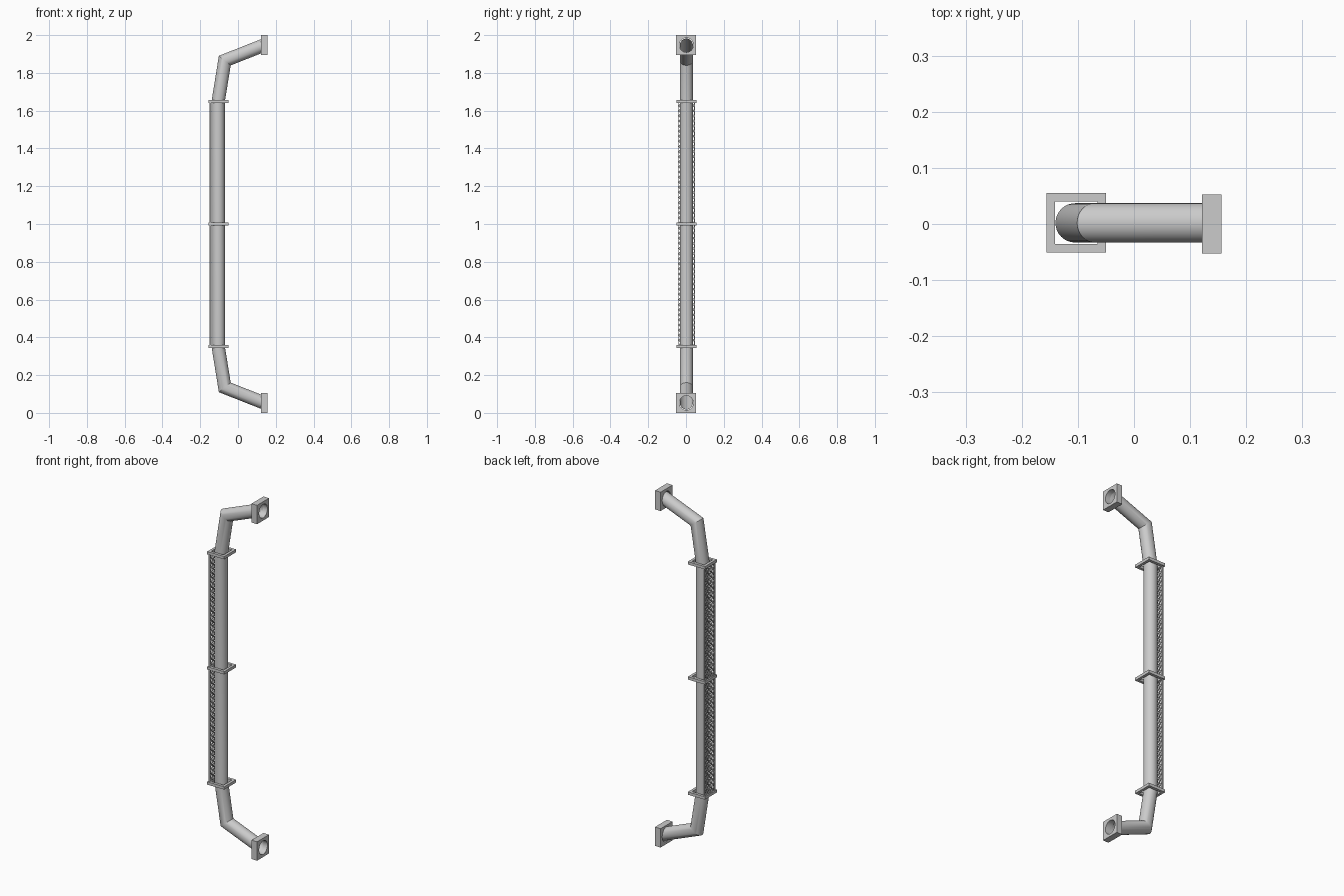
import bpy, bmesh, math
from mathutils import Vector

if "Cube" in bpy.data.objects:
    bpy.data.objects.remove(bpy.data.objects["Cube"])

Y0 = 0.002          # tube and guard sit slightly off centre in y
R, SIDES = 0.035, 32
XC = -0.105         # x of the straight grip


def make_object(name, bm, smooth=False):
    bmesh.ops.recalc_face_normals(bm, faces=bm.faces)
    me = bpy.data.meshes.new(name)
    bm.to_mesh(me)
    bm.free()
    ob = bpy.data.objects.new(name, me)
    bpy.context.collection.objects.link(ob)
    if smooth:
        bpy.ops.object.select_all(action='DESELECT')
        ob.select_set(True)
        bpy.context.view_layer.objects.active = ob
        bpy.ops.object.shade_smooth_by_angle(angle=math.radians(25))
    return ob


def skin(bm, rings, closed):
    """Join equal-sized rings of points with quads."""
    rows = [[bm.verts.new(p) for p in ring] for ring in rings]
    n = len(rows[0])
    for i in range(len(rows) if closed else len(rows) - 1):
        a, b = rows[i], rows[(i + 1) % len(rows)]
        for k in range(n):
            bm.faces.new((a[k], a[(k + 1) % n], b[(k + 1) % n], b[k]))


def plate(name, outer, inner, offset, smooth=False):
    """Plate with a hole: two outlines extruded along offset."""
    bm = bmesh.new()
    skin(bm, [outer, inner, [p + offset for p in inner],
              [p + offset for p in outer]], True)
    return make_object(name, bm, smooth)


# Bent tube: mitred rings along the path, open at both ends
path = [(0.13, 0.056), (-0.07, 0.135), (XC, 0.352),
        (XC, 1.648), (-0.07, 1.865), (0.13, 1.944)]
path = [Vector(p) for p in path]
rings = []
for i, p in enumerate(path):
    d_in = (p - path[i - 1]).normalized() if i else None
    d_out = (path[i + 1] - p).normalized() if i < len(path) - 1 else None
    if d_in and d_out:
        normal = (d_in + d_out).normalized()
    else:
        normal = Vector((-1, 0)) if d_out else Vector((1, 0))
    side = Vector((-normal.y, normal.x)) * (R / normal.dot(d_out or d_in))
    ring = []
    for k in range(SIDES):
        a = math.tau * k / SIDES
        q = p + side * math.sin(a)
        ring.append(Vector((q.x, Y0 + R * math.cos(a), q.y)))
    rings.append(ring)
bm = bmesh.new()
skin(bm, rings, False)
make_object("bent_tube", bm, True)

# Square wall flanges with a round hole
H = 0.053
for name, zc in (("lower_flange", H), ("upper_flange", 2 - H)):
    outer, inner = [], []
    for k in range(SIDES):
        a = math.tau * k / SIDES
        c, s = math.cos(a), math.sin(a)
        m = H / max(abs(c), abs(s))
        outer.append(Vector((0.121, c * m, zc + s * m)))
        inner.append(Vector((0.121, Y0 + c * 0.037, zc + s * 0.038)))
    plate(name, outer, inner, Vector((0.035, 0, 0)), True)

# Square collars around the grip
CORNERS = ((-1, -1), (1, -1), (1, 1), (-1, 1))
for name, zc in (("lower_collar", 0.352), ("middle_collar", 1.0), ("upper_collar", 1.648)):
    outer = [Vector((-0.103 + H * u, Y0 + H * v, zc - 0.008)) for u, v in CORNERS]
    inner = [Vector((-0.103 + 0.038 * u, Y0 + 0.038 * v, zc - 0.008)) for u, v in CORNERS]
    plate(name, outer, inner, Vector((0, 0, 0.016)))


def bar(bm, a, b, width, x0=-0.152, x1=-0.144):
    """Flat bar in the y-z plane between two points."""
    a, b = Vector(a), Vector(b)
    d = (b - a).normalized()
    w = Vector((-d.y, d.x)) * width / 2
    lo, hi = [[bm.verts.new((x, p.x + Y0, p.y)) for p in (a - w, b - w, b + w, a + w)]
              for x in (x0, x1)]
    bm.faces.new(lo)
    bm.faces.new(hi)
    for k in range(4):
        bm.faces.new((lo[k], lo[(k + 1) % 4], hi[(k + 1) % 4], hi[k]))


# Lattice guard panels on the outer side, one per bay
W, PITCH = 0.043, 0.027
for name, z0, z1 in (("lower_lattice", 0.36, 0.992), ("upper_lattice", 1.008, 1.64)):
    bm = bmesh.new()
    for s in (-1, 1):
        bar(bm, (s * W, z0), (s * W, z1), 0.005)
    count = int((z1 - z0 + 2 * W) / PITCH)
    for k in range(count + 1):
        c = z0 - W + k * PITCH
        ya, yb = max(-W, z0 - c), min(W, z1 - c)
        if yb - ya > 0.004:
            for s in (-1, 1):
                bar(bm, (s * ya, c + ya), (s * yb, c + yb), 0.005, -0.151, -0.145)
    make_object(name, bm)
